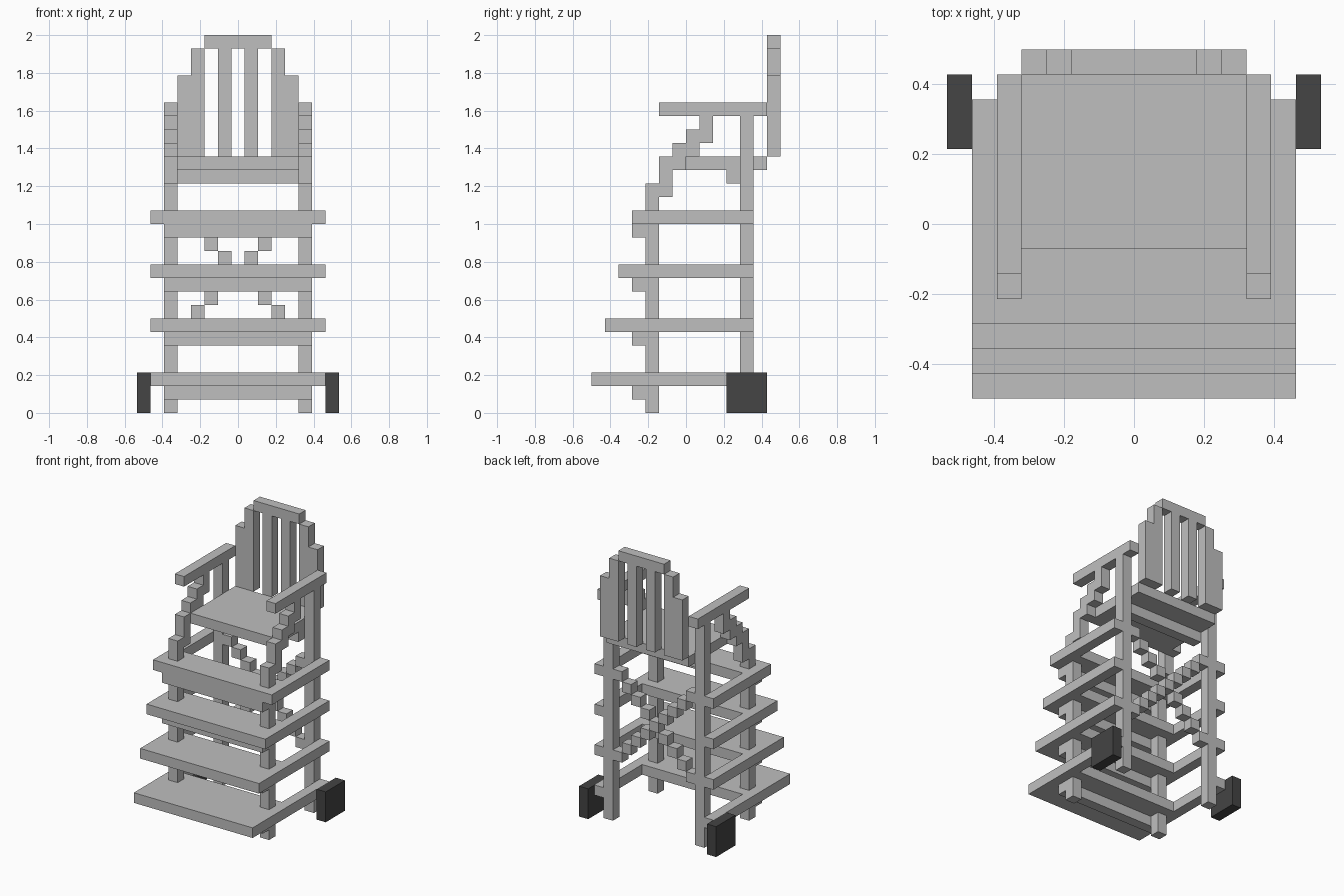
import bpy
import bmesh

U = 2 / 28  # one block

cube = bpy.data.objects.get("Cube")
if cube:
    bpy.data.objects.remove(cube, do_unlink=True)


def material(name, value):
    mat = bpy.data.materials.new(name)
    mat.use_nodes = True
    color = (value, value, value, 1)
    mat.diffuse_color = color
    mat.node_tree.nodes["Principled BSDF"].inputs["Base Color"].default_value = color
    return mat


GREY = material("light grey", 0.52)
DARK = material("dark grey", 0.058)


def prism(name, outline, z0, z1, mat=GREY):
    """Extrude a plan outline, in blocks, from z0 to z1."""
    bm = bmesh.new()
    base = bm.faces.new([bm.verts.new((x * U, y * U, z0 * U)) for x, y in outline])
    top = bmesh.ops.extrude_face_region(bm, geom=[base])
    verts = [v for v in top["geom"] if isinstance(v, bmesh.types.BMVert)]
    bmesh.ops.translate(bm, vec=(0, 0, (z1 - z0) * U), verts=verts)
    bmesh.ops.recalc_face_normals(bm, faces=bm.faces)
    mesh = bpy.data.meshes.new(name)
    bm.to_mesh(mesh)
    bm.free()
    mesh.materials.append(mat)
    obj = bpy.data.objects.new(name, mesh)
    bpy.context.collection.objects.link(obj)
    return obj


def box(name, x, y, z, mat=GREY):
    outline = [(x[0], y[0]), (x[1], y[0]), (x[1], y[1]), (x[0], y[1])]
    return prism(name, outline, z[0], z[1], mat)


def pair(name, x, y, z, mat=GREY):
    box("left_" + name, x, y, z, mat)
    box("right_" + name, (-x[1], -x[0]), y, z, mat)


# Legs, armrests and wheels
SIDE = (4.5, 5.5)
pair("front_leg", SIDE, (-3, -2), (0, 17))
pair("rear_leg", SIDE, (4, 5), (0, 22))
pair("armrest", SIDE, (-2, 6), (22, 23))
pair("wheel", (6.5, 7.5), (3, 6), (0, 3), DARK)

# Stepped arm supports
pair("arm_support_base", SIDE, (-2, -1), (16, 19))
for i in range(3):
    pair("arm_support_step", SIDE, (i - 1, i), (18 + i, 20 + i))

# U-shaped shelves, shallower towards the top, each with a front beam
for i in range(4):
    front, z = i - 7, 2 + 4 * i
    half = [(6.5, front), (6.5, 5), (5.5, 5), (5.5, -1)]
    prism("shelf", half + [(-x, y) for x, y in reversed(half)], z, z + 1)
    box("shelf_beam", (-5.5, 5.5), (-4, -3), (z - 1, z))

# Seat and its support
box("seat", (-4.5, 4.5), (-1, 6), (18, 19))
box("seat_support", (-4.5, 4.5), (3, 4), (17, 18))

# Backrest
BACK = (6, 7)
pair("back_outer_panel", (3.5, 4.5), BACK, (19, 25))
pair("back_inner_panel", (2.5, 3.5), BACK, (19, 27))
pair("back_slat", (0.5, 1.5), BACK, (19, 27))
box("back_top_rail", (-2.5, 2.5), BACK, (27, 28))

# Crossed rear brace of blocks
box("brace_center", (-0.5, 0.5), (4, 5), (10, 11))
for k in range(1, 5):
    for z in (10 - k, 10 + k):
        pair("brace_block", (k - 0.5, k + 0.5), (4, 5), (z, z + 1))
